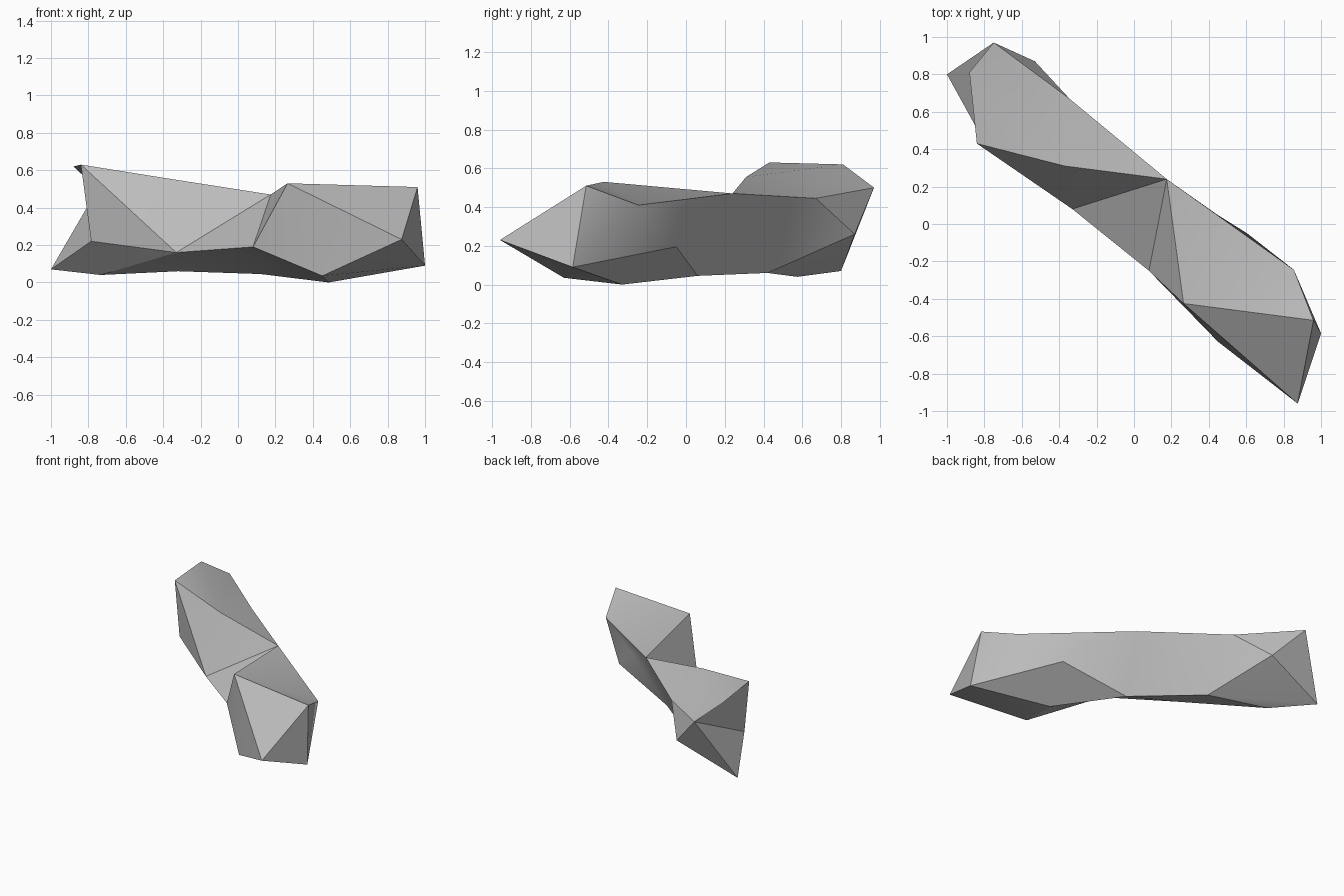
import bpy, bmesh, math

if "Cube" in bpy.data.objects:
    bpy.data.objects.remove(bpy.data.objects["Cube"])

# Corner points of the faceted rock, from the far left end to the near right end
points = {
    "A": (-1.00, 0.80, 0.07), "B": (-0.75, 0.97, 0.50), "C": (-0.88, 0.81, 0.62),
    "D": (-0.84, 0.43, 0.63), "E": (-0.53, 0.87, 0.26), "F": (-0.345, 0.67, 0.445),
    "G": (0.175, 0.24, 0.47), "H": (-0.37, 0.31, 0.555), "I": (-0.33, 0.08, 0.16),
    "J": (0.08, -0.25, 0.19), "K": (0.265, -0.425, 0.53), "L": (0.96, -0.515, 0.51),
    "M": (1.00, -0.585, 0.09), "N": (0.875, -0.96, 0.23), "O": (0.45, -0.63, 0.035),
    "P": (0.855, -0.245, 0.41), "Q": (0.605, -0.05, 0.195), "R": (0.485, -0.33, 0.0),
    "S": (0.445, 0.05, 0.375), "T": (-0.785, 0.41, 0.22), "U": (-0.735, 0.575, 0.04),
    "V": (-0.32, 0.42, 0.06), "W": (0.12, 0.06, 0.045),
}

bm = bmesh.new()
corner = {name: bm.verts.new(co) for name, co in points.items()}


def fan(hub, rim):
    """Triangles from one hub corner to each step along the rim."""
    for a, b in zip(rim, rim[1:]):
        bm.faces.new([corner[hub], corner[a], corner[b]])


fan("G", "HIJKPSWVFH")   # waist and ridge
fan("B", "ATDCHFEA")     # far end with thin overhanging lip
fan("Q", "PSWRMP")       # back flank of the near end
fan("I", "HDTUVWJ")      # front flank and underside
fan("O", "JKNMRJ")       # low front of the near end
fan("L", "KNMPK")        # near end peak
fan("A", "EVUT")         # far end foot
fan("C", "DH")           # top of the lip
fan("F", "EV")           # back of the far end
fan("J", "RW")           # underside of the waist

bmesh.ops.recalc_face_normals(bm, faces=bm.faces)
mesh = bpy.data.meshes.new("rock")
bm.to_mesh(mesh)
bm.free()

rock = bpy.data.objects.new("rock", mesh)
bpy.context.collection.objects.link(rock)

# Single stone colour
stone = bpy.data.materials.new("stone_grey")
stone.diffuse_color = (0.5, 0.5, 0.5, 1)
stone.use_nodes = True
stone.node_tree.nodes["Principled BSDF"].inputs["Base Color"].default_value = stone.diffuse_color
mesh.materials.append(stone)

# Soft shading over shallow edges, crisp on the ridges
bpy.context.view_layer.objects.active = rock
rock.select_set(True)
bpy.ops.object.shade_smooth_by_angle(angle=math.radians(30))
